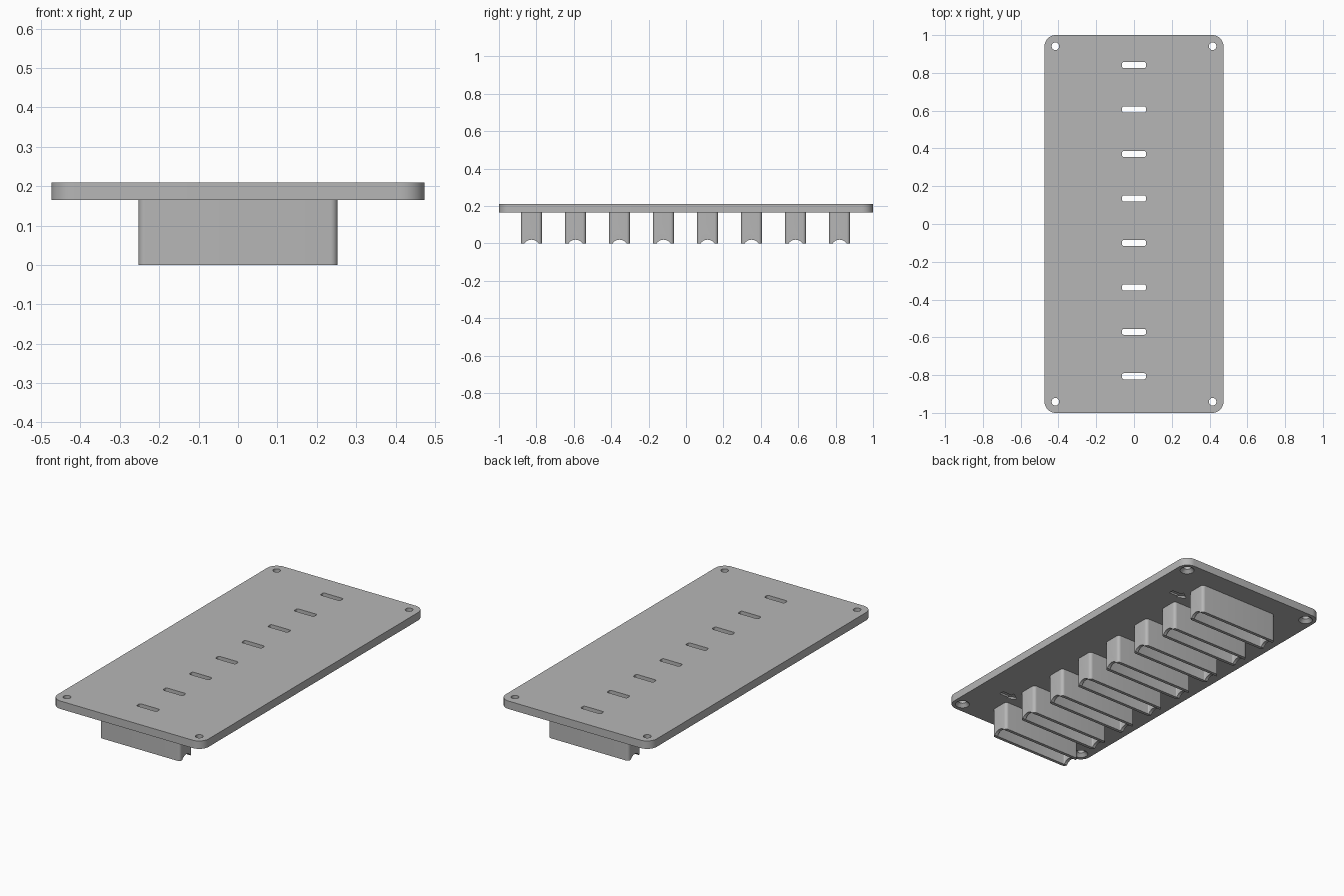
import bpy, bmesh, math

cube = bpy.data.objects.get("Cube")
if cube:
    bpy.data.objects.remove(cube)

grey = bpy.data.materials.new("plain grey")
grey.use_nodes = True
grey.diffuse_color = (0.47, 0.47, 0.47, 1)
grey.node_tree.nodes["Principled BSDF"].inputs["Base Color"].default_value = (0.47, 0.47, 0.47, 1)

PLATE_LOW, PLATE_TOP = 0.165, 0.21
PITCH, FIRST = 0.2353, -0.826
socket_rows = [FIRST + PITCH * i for i in range(8)]


def rounded_rect(hx, hy, r, steps=8):
    """Outline of a rectangle with round corners."""
    pts = []
    for k, (sx, sy) in enumerate([(1, 1), (-1, 1), (-1, -1), (1, -1)]):
        for i in range(steps + 1):
            a = math.pi / 2 * (k + i / steps)
            pts.append((sx * (hx - r) + r * math.cos(a), sy * (hy - r) + r * math.sin(a)))
    return pts


def add_prism(bm, outline, z0, z1, x=0, y=0):
    low = [bm.verts.new((x + px, y + py, z0)) for px, py in outline]
    high = [bm.verts.new((x + px, y + py, z1)) for px, py in outline]
    bm.faces.new(low[::-1])
    bm.faces.new(high)
    n = len(low)
    for i in range(n):
        j = (i + 1) % n
        bm.faces.new((low[i], low[j], high[j], high[i]))


def add_cone(bm, x, y, z0, z1, r0, r1):
    result = bmesh.ops.create_cone(bm, cap_ends=True, segments=32, radius1=r0, radius2=r1, depth=z1 - z0)
    bmesh.ops.translate(bm, verts=result["verts"], vec=(x, y, (z0 + z1) / 2))


def make_object(name, bm):
    bmesh.ops.recalc_face_normals(bm, faces=bm.faces)
    mesh = bpy.data.meshes.new(name)
    bm.to_mesh(mesh)
    bm.free()
    mesh.materials.append(grey)
    obj = bpy.data.objects.new(name, mesh)
    bpy.context.collection.objects.link(obj)
    return obj


def activate(obj):
    bpy.ops.object.select_all(action='DESELECT')
    obj.select_set(True)
    bpy.context.view_layer.objects.active = obj


def cut(obj, bm):
    """Subtract the shapes in bm from obj."""
    cutter = make_object("cutter", bm)
    cutter.hide_render = True
    mod = obj.modifiers.new("cut", 'BOOLEAN')
    mod.operation = 'DIFFERENCE'
    mod.solver = 'EXACT'
    mod.object = cutter
    activate(obj)
    bpy.ops.object.modifier_apply(modifier=mod.name)
    bpy.data.objects.remove(cutter)


# Base plate with round corners
bm = bmesh.new()
add_prism(bm, rounded_rect(0.474, 1, 0.06, 12), PLATE_LOW, PLATE_TOP)
plate = make_object("base_plate", bm)

# Slots, screw holes and engraved arrows
bm = bmesh.new()
for y in socket_rows:
    add_prism(bm, rounded_rect(0.063, 0.016, 0.009, 4), 0.1, 0.3, 0, y + 0.02)
for x in (-0.416, 0.416):
    for y in (-0.941, 0.941):
        add_cone(bm, x, y, 0.1, 0.3, 0.02, 0.02)
arrow = [(-0.055, 0), (-0.01, -0.032), (-0.01, -0.014), (0.05, -0.014),
         (0.05, 0.014), (-0.01, 0.014), (-0.01, 0.032)]
for y in (-0.71, 0.71):
    add_prism(bm, arrow, 0.15, PLATE_LOW + 0.01, 0.285, y)
cut(plate, bm)

# Countersinks on the underside
bm = bmesh.new()
for x in (-0.416, 0.416):
    for y in (-0.941, 0.941):
        add_cone(bm, x, y, PLATE_LOW - 0.005, PLATE_LOW + 0.018, 0.043, 0.02)
cut(plate, bm)

# One hollow socket, open below, with arched notches in both end walls
bm = bmesh.new()
add_prism(bm, rounded_rect(0.253, 0.056, 0.018), 0, PLATE_LOW)
socket = make_object("socket_1", bm)
bm = bmesh.new()
add_prism(bm, rounded_rect(0.235, 0.038, 0.006, 4), -0.1, 0.3)
cut(socket, bm)
bm = bmesh.new()
arch = [(0.0442 * math.cos(a), 0.0442 * math.sin(a)) for a in
        (2 * math.pi * i / 48 for i in range(48))]
add_prism(bm, arch, -0.4, 0.4)
for v in bm.verts:
    v.co = (v.co.z, v.co.x, v.co.y - 0.0242)
cut(socket, bm)

for obj in (plate, socket):
    activate(obj)
    bpy.ops.object.shade_smooth_by_angle(angle=math.radians(30))

# Row of sockets under the plate
socket.location.y = socket_rows[0]
for i, y in enumerate(socket_rows[1:], 2):
    twin = socket.copy()
    twin.name = f"socket_{i}"
    twin.location.y = y
    bpy.context.collection.objects.link(twin)
